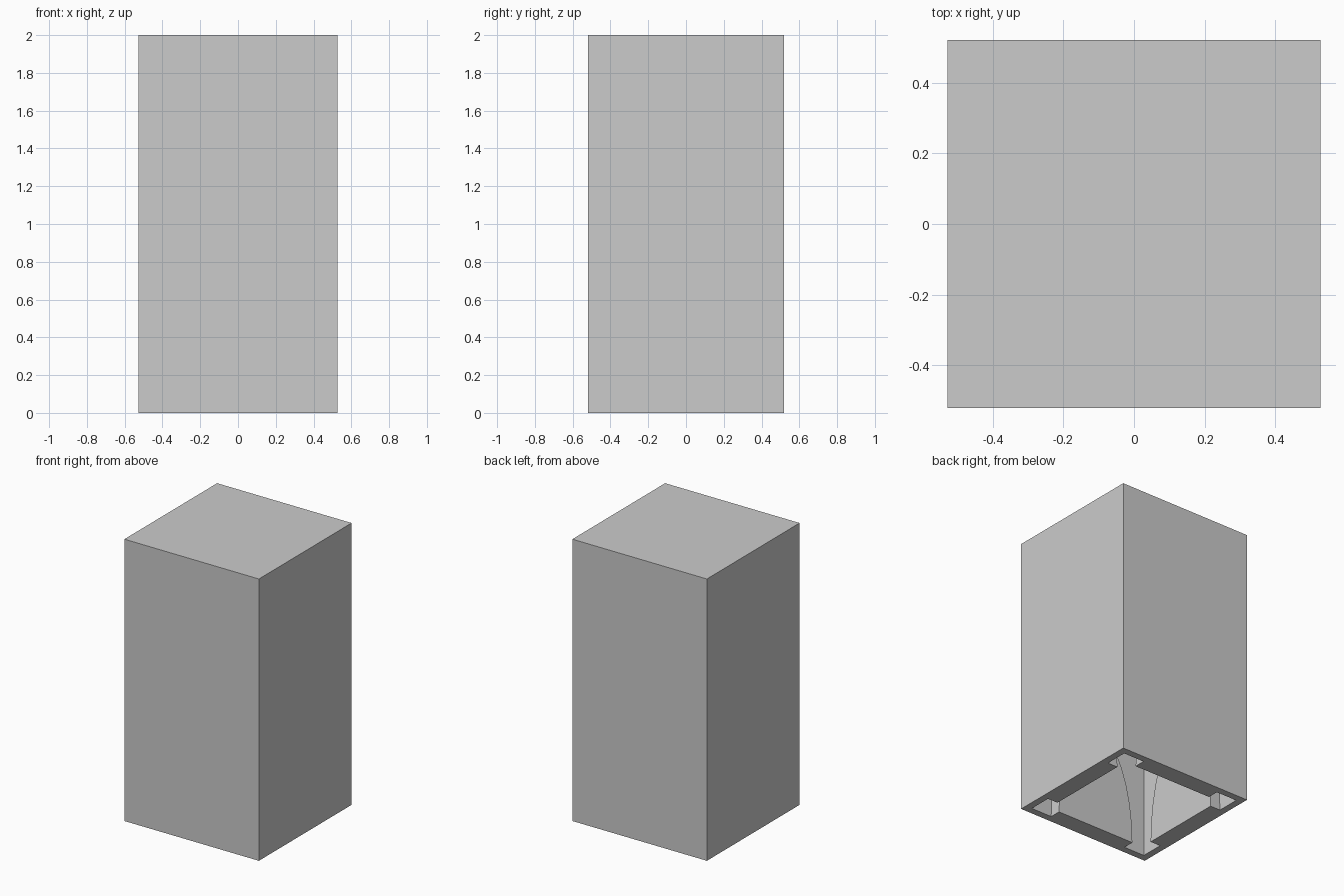
import bpy, bmesh, math
from mathutils import Matrix

if "Cube" in bpy.data.objects:
    bpy.data.objects.remove(bpy.data.objects["Cube"])

HX, HY, HT, WALL, PAD = 0.528, 0.52, 2.0, 0.05, 0.08


def make_object(name, bm):
    bmesh.ops.recalc_face_normals(bm, faces=bm.faces)
    mesh = bpy.data.meshes.new(name)
    bm.to_mesh(mesh)
    bm.free()
    ob = bpy.data.objects.new(name, mesh)
    bpy.context.collection.objects.link(ob)
    return ob


# Hollow casing, open at the bottom
bm = bmesh.new()
bmesh.ops.create_cube(bm, size=1, matrix=Matrix.Translation((0, 0, HT / 2))
                      @ Matrix.Diagonal((2 * HX, 2 * HY, HT, 1)))
bm.faces.ensure_lookup_table()
bottom = [f for f in bm.faces if f.calc_center_median().z < 0.01]
bmesh.ops.delete(bm, geom=bottom, context='FACES_ONLY')
casing = make_object("casing", bm)
solid = casing.modifiers.new("wall_thickness", 'SOLIDIFY')
solid.thickness = WALL
solid.offset = -1
solid.use_even_offset = True


# Arched lining panel on the inside of each wall, leaving open corner channels
def lining(name, half_width, wall_distance, angle, height=0.75, steps=16):
    bm = bmesh.new()
    verts = []
    for i in range(steps + 1):
        t = math.pi * i / steps
        verts.append(bm.verts.new((half_width * math.cos(t), -wall_distance,
                                   height * math.sin(t))))
    face = bm.faces.new(verts)
    ext = bmesh.ops.extrude_face_region(bm, geom=[face], use_keep_orig=True)
    moved = [g for g in ext["geom"] if isinstance(g, bmesh.types.BMVert)]
    bmesh.ops.translate(bm, verts=moved, vec=(0, PAD, 0))
    bm.transform(Matrix.Rotation(angle, 4, 'Z'))
    return make_object(name, bm)


CHANNEL = 0.165
wx, wy = HX - WALL, HY - WALL
for name, half, dist, turn in (("front_lining", wx, wy, 0), ("right_lining", wy, wx, 1),
                               ("back_lining", wx, wy, 2), ("left_lining", wy, wx, 3)):
    lining(name, half - CHANNEL, dist, turn * math.pi / 2)
